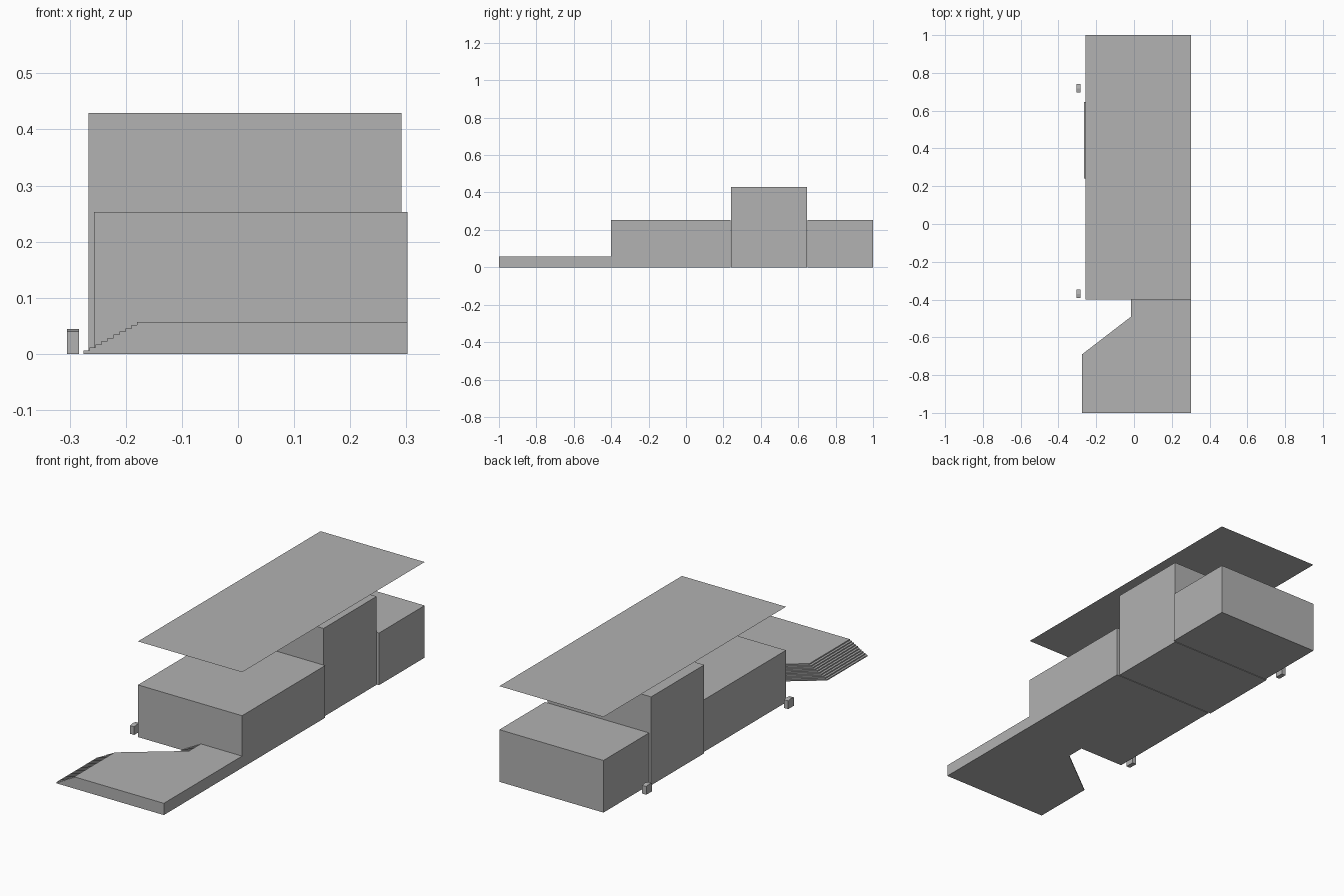
import bpy

cube = bpy.data.objects.get("Cube")
if cube:
    bpy.data.objects.remove(cube, do_unlink=True)

grey = bpy.data.materials.new("concrete_grey")
grey.use_nodes = True
COLOUR = (0.445, 0.445, 0.445, 1)
grey.diffuse_color = COLOUR
grey.node_tree.nodes["Principled BSDF"].inputs["Base Color"].default_value = COLOUR


def make(name, verts, faces):
    mesh = bpy.data.meshes.new(name)
    mesh.from_pydata(verts, [], faces)
    mesh.materials.append(grey)
    mesh.update()
    obj = bpy.data.objects.new(name, mesh)
    bpy.context.collection.objects.link(obj)
    return obj


def prism(name, bottom, top):
    """Closed solid between two matching counter-clockwise outlines."""
    n = len(bottom)
    faces = [tuple(reversed(range(n))), tuple(range(n, 2 * n))]
    faces += [(i, (i + 1) % n, n + (i + 1) % n, n + i) for i in range(n)]
    return make(name, bottom + top, faces)


def box(name, x0, x1, y0, y1, z1):
    plan = [(x0, y0), (x1, y0), (x1, y1), (x0, y1)]
    return prism(name, [(x, y, 0) for x, y in plan], [(x, y, z1) for x, y in plan])


# Building: two low wings with a taller hall between them
box("front_wing", -0.257, 0.302, -0.40, 0.237, 0.253)
box("middle_hall", -0.266, 0.291, 0.24, 0.647, 0.429)
box("rear_wing", -0.257, 0.302, 0.65, 1.0, 0.253)

# Thin flat roof sheet floating above the building
ROOF_Z = 0.464
make("roof_sheet", [(-0.257, -0.4, ROOF_Z), (0.302, -0.4, ROOF_Z),
                    (0.302, 1, ROOF_Z), (-0.257, 1, ROOF_Z)], [(0, 1, 2, 3)])

# Front terrace: one stepped solid, its left edge moving inward at every step
STEPS, RISE, TREAD = 10, 0.0057, 0.0106
RIGHT = [(0.302, -1.0), (0.302, -0.4)]
LEFT = [(-0.015, -0.4), (-0.015, -0.49), (-0.275, -0.69), (-0.275, -1.0)]
verts, faces = [], []
for step in range(STEPS):
    for z in (step * RISE, (step + 1) * RISE):
        verts += [(x + step * TREAD, y, z) for x, y in LEFT]
rows = 2 * STEPS
for r in range(rows - 1):
    for i in range(3):
        a = r * 4 + i
        faces.append((a, a + 1, a + 5, a + 4))
base = len(verts)
verts += [(x, y, z) for z in (0, STEPS * RISE) for x, y in RIGHT]
last = (rows - 1) * 4
faces.append((3, 2, 1, 0, base + 1, base))                                 # underside
faces.append((last, last + 1, last + 2, last + 3, base + 2, base + 3))     # floor
faces.append((base, base + 1, base + 3, base + 2))                         # +x wall
faces.append(tuple(r * 4 + 3 for r in reversed(range(rows))) + (base, base + 2))
faces.append(tuple(r * 4 for r in range(rows)) + (base + 3, base + 1))
make("stepped_terrace", verts, faces)


# Small ridge-topped bollards beside the building
def bollard(name, y, x0=-0.305, x1=-0.283, half=0.022, eave=0.04, ridge=0.044):
    profile = [(y - half, 0), (y + half, 0), (y + half, eave), (y, ridge), (y - half, eave)]
    prism(name, [(x0, py, z) for py, z in profile], [(x1, py, z) for py, z in profile])


bollard("front_bollard", -0.37)
bollard("rear_bollard", 0.718)
